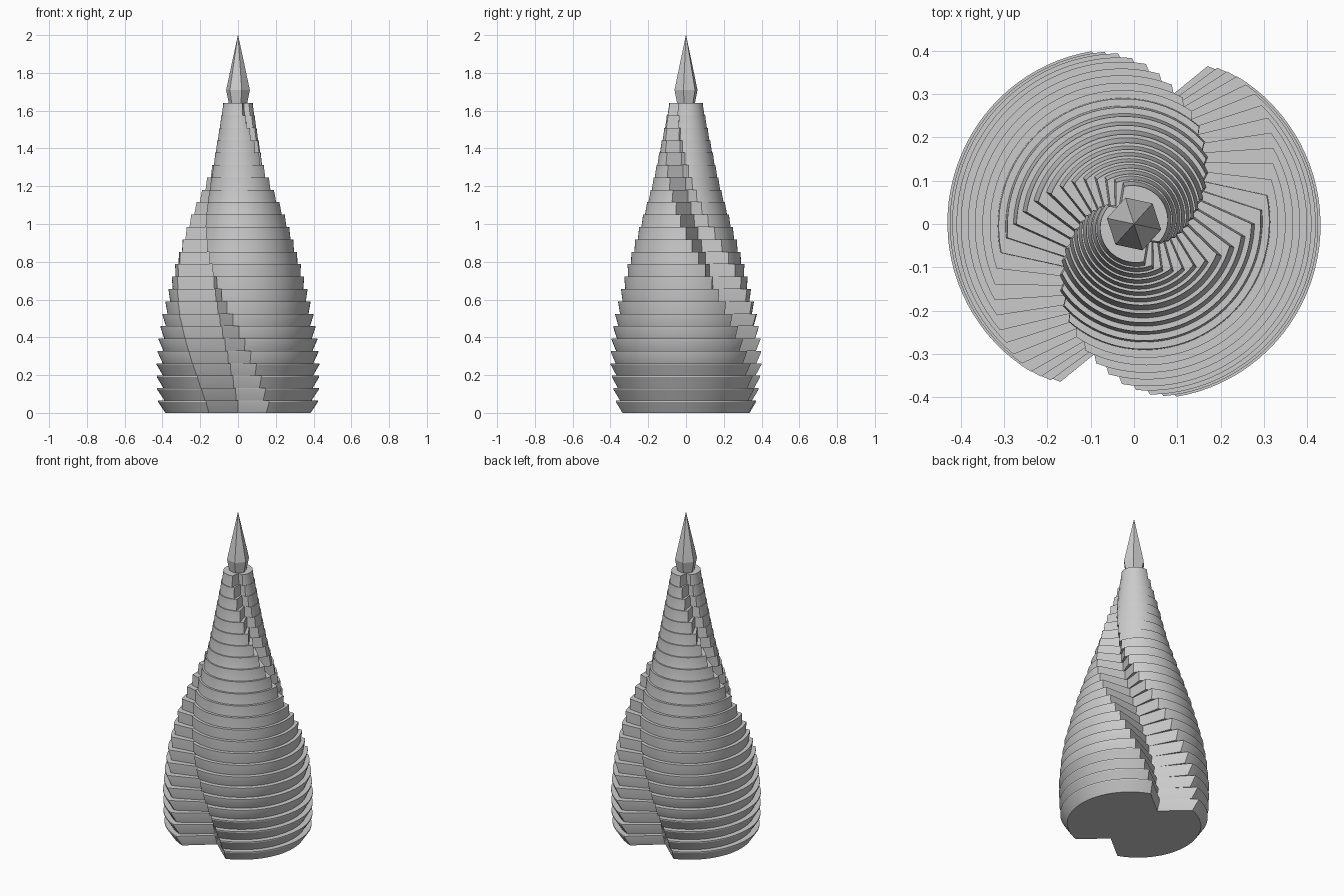
import bpy, bmesh, math

if "Cube" in bpy.data.objects:
    bpy.data.objects.remove(bpy.data.objects["Cube"])

FLOORS, TOP, SEG = 25, 1.64, 36
H = TOP / FLOORS
# outer radius of the tower against height
PROFILE = [(0, .413), (.13, .425), (.26, .43), (.39, .422), (.52, .405), (.66, .372), (.79, .337),
           (.92, .295), (1.05, .25), (1.19, .2), (1.31, .167), (1.48, .125), (1.64, .09)]


def radius(z):
    for (z0, r0), (z1, r1) in zip(PROFILE, PROFILE[1:]):
        if z <= z1:
            return r0 + (r1 - r0) * (z - z0) / (z1 - z0)
    return PROFILE[-1][1]


def outline(zf, r):
    """Two spiral lobes parted by V notches, turned clockwise with height."""
    twist = 45 * zf + 28 * zf * zf
    f = min(1, zf / 1.05)
    lead = .96 + .04 * f
    trail = .97 - .18 * f ** 1.5
    bump = .045 - .02 * f
    arc = 131 + 9 * f * f
    pts = []
    for half in (0, 180):
        for i in range(SEG + 1):
            t = i / SEG
            a = math.radians(-115 - arc * t - twist + half)
            k = r * (lead + (trail - lead) * t + bump * 4 * t * (1 - t))
            pts.append((k * math.cos(a), k * math.sin(a)))
        a = math.radians(90 - twist + half)      # notch valley
        pts.append((.54 * r * math.cos(a), .54 * r * math.sin(a)))
    return pts


def loft(name, rings):
    bm = bmesh.new()
    loops = [[bm.verts.new((x, y, z)) for x, y in pts] for pts, z in rings]
    n = len(loops[0])
    for lo, hi in zip(loops, loops[1:]):
        for i in range(n):
            j = (i + 1) % n
            bm.faces.new((lo[i], lo[j], hi[j], hi[i]))
    bm.faces.new(loops[0])
    bm.faces.new(loops[-1])
    bmesh.ops.recalc_face_normals(bm, faces=bm.faces[:])
    me = bpy.data.meshes.new(name)
    bm.to_mesh(me)
    bm.free()
    ob = bpy.data.objects.new(name, me)
    bpy.context.collection.objects.link(ob)
    return ob


# stacked floors: narrower foot, flared wall, thin upright rim
floors = []
for i in range(FLOORS):
    z0, z1 = i * H, (i + 1) * H
    foot = radius(z0) * (.92 + .03 * min(1, z0))
    rim = radius(z1)
    floors.append(loft(f"floor_{i + 1:02d}", [(outline(z0, foot), z0),
                                              (outline(z0, rim), z1 - .007),
                                              (outline(z0, rim), z1)]))
for ob in floors:
    ob.select_set(True)
bpy.context.view_layer.objects.active = floors[0]
bpy.ops.object.shade_smooth_by_angle(angle=math.radians(25))


# six-sided spire
def hexagon(r):
    return [(r * math.cos(math.radians(108 + 60 * i)), r * math.sin(math.radians(108 + 60 * i)))
            for i in range(6)]


loft("spire", [(hexagon(.05), TOP), (hexagon(.064), 1.71), (hexagon(.0008), 2.0)])
